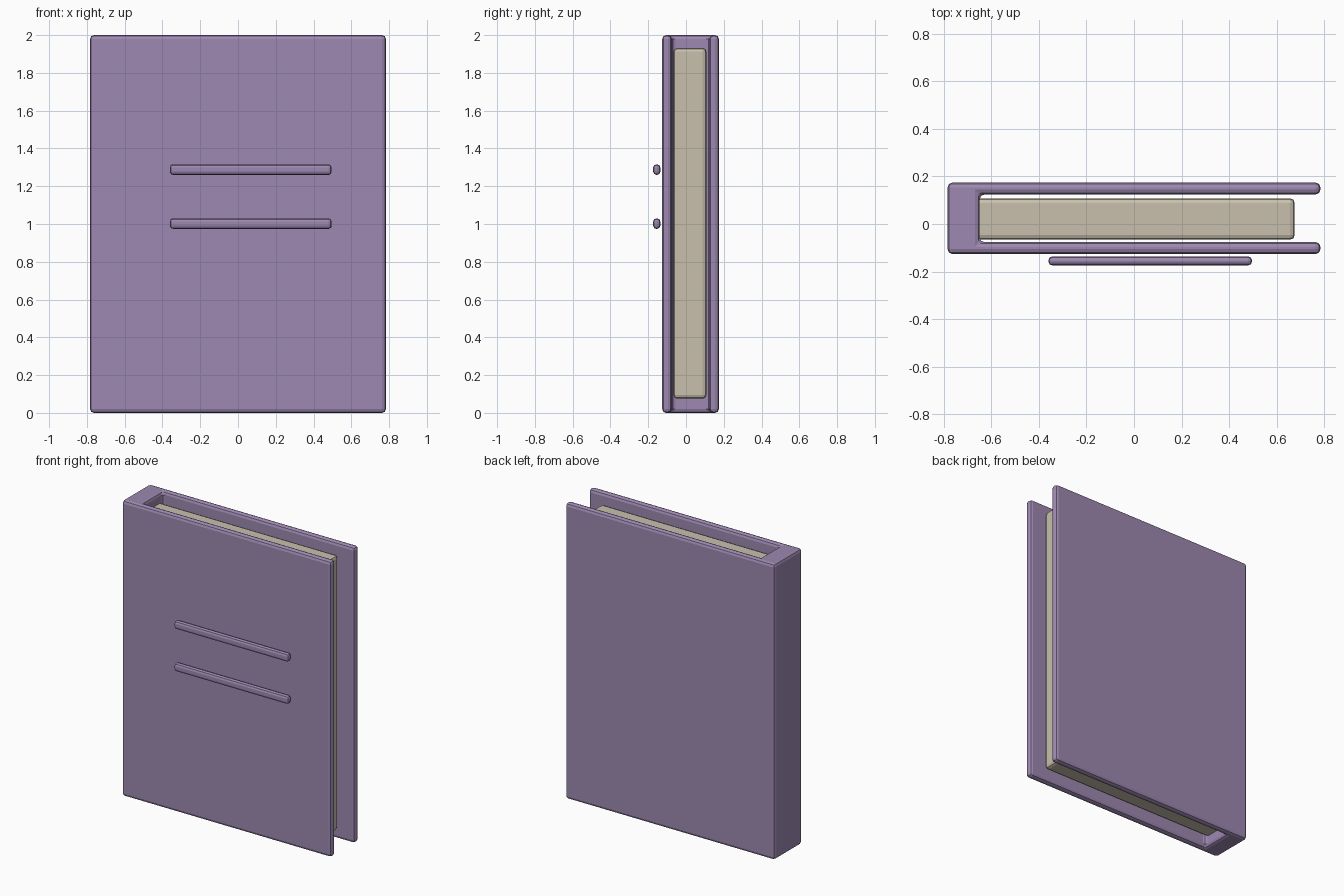
import bpy, bmesh

if "Cube" in bpy.data.objects:
    bpy.data.objects.remove(bpy.data.objects["Cube"])


def material(name, color):
    m = bpy.data.materials.new(name)
    m.diffuse_color = color
    m.use_nodes = True
    m.node_tree.nodes["Principled BSDF"].inputs["Base Color"].default_value = m.diffuse_color
    return m


PURPLE = material("cover_purple", (0.34, 0.25, 0.44, 1))
PAPER = material("paper_cream", (0.58, 0.53, 0.42, 1))


def prism(name, outline, z0, z1, bevel, mat):
    """Extrude an xy outline from z0 to z1 and round its edges."""
    bm = bmesh.new()
    base = bm.faces.new([bm.verts.new((x, y, z0)) for x, y in outline])
    top = bmesh.ops.extrude_face_region(bm, geom=[base])["geom"]
    bmesh.ops.translate(bm, vec=(0, 0, z1 - z0),
                        verts=[v for v in top if isinstance(v, bmesh.types.BMVert)])
    bmesh.ops.recalc_face_normals(bm, faces=bm.faces)
    mesh = bpy.data.meshes.new(name)
    bm.to_mesh(mesh)
    bm.free()
    obj = bpy.data.objects.new(name, mesh)
    bpy.context.collection.objects.link(obj)
    mesh.materials.append(mat)
    mod = obj.modifiers.new("rounded_edges", 'BEVEL')
    mod.width = bevel
    mod.segments = 2
    mod.limit_method = 'ANGLE'
    return obj


def rect(x0, x1, y0, y1):
    return [(x0, y0), (x1, y0), (x1, y1), (x0, y1)]


# Cover: two boards joined by the spine, as one U-shaped profile
prism("book_cover", [(-0.783, -0.126), (0.783, -0.126), (0.783, -0.076), (-0.648, -0.076),
                     (-0.648, 0.124), (0.783, 0.124), (0.783, 0.174), (-0.783, 0.174)],
      0.0, 2.0, 0.02, PURPLE)

# Page block, set into the spine
prism("page_block", rect(-0.69, 0.675, -0.066, 0.108), 0.075, 1.932, 0.02, PAPER)

# Two raised bars on the front board
for label, z in (("upper", 1.288), ("lower", 1.002)):
    prism(label + "_title_bar", rect(-0.36, 0.496, -0.174, -0.136),
          z - 0.028, z + 0.028, 0.017, PURPLE)
